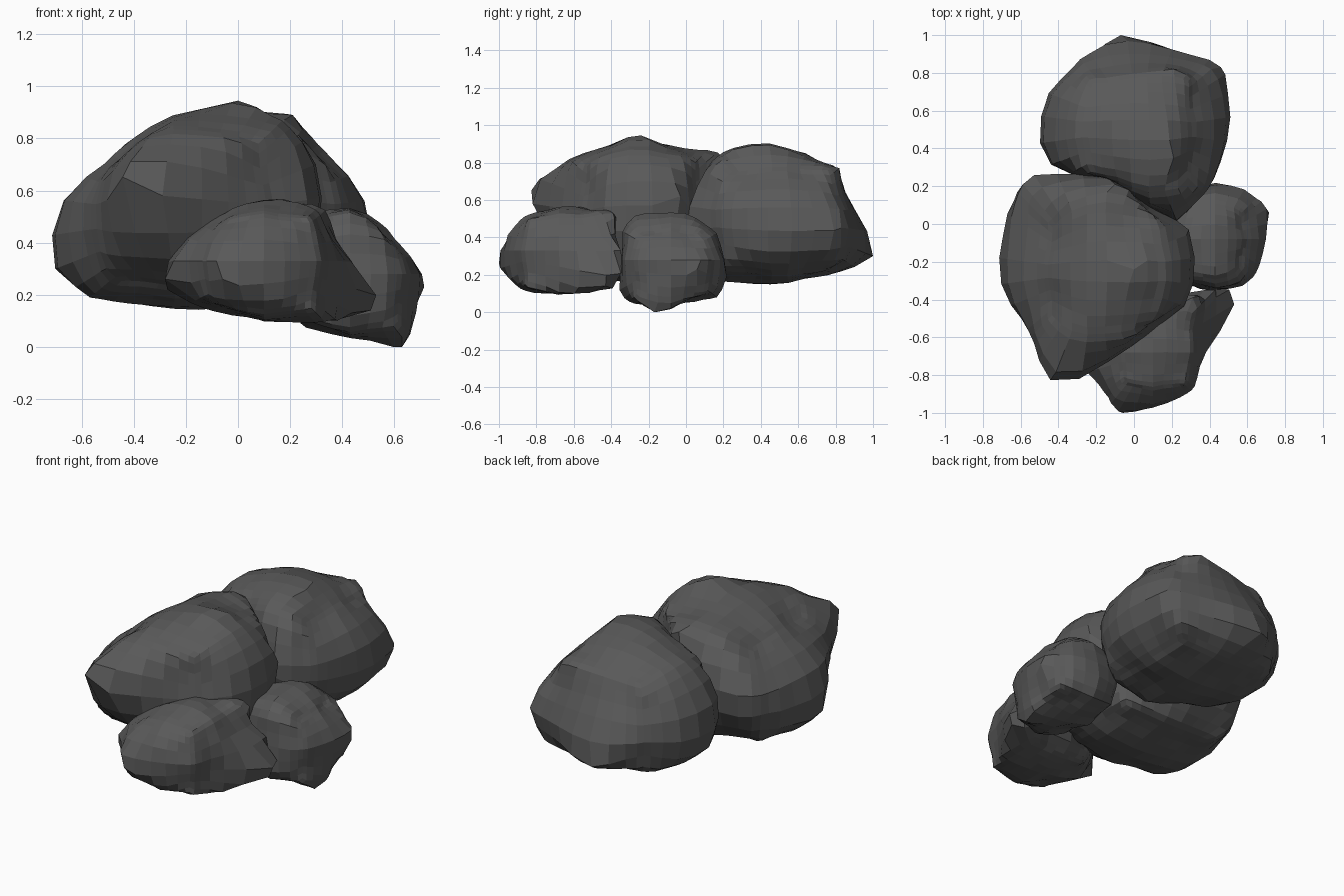
import bpy, bmesh, math, random
from mathutils import Vector

if "Cube" in bpy.data.objects:
    bpy.data.objects.remove(bpy.data.objects["Cube"])

random.seed(4)
stone = bpy.data.materials.new("dark_stone")
stone.diffuse_color = (0.1, 0.1, 0.1, 1)
stone.use_nodes = True
stone.node_tree.nodes["Principled BSDF"].inputs["Base Color"].default_value = stone.diffuse_color


def gauge(px, py, outline):
    """How far (px, py) reaches relative to a closed star-shaped outline (1 = on it)."""
    best = 0.0
    for i, (ax, ay) in enumerate(outline):
        bx, by = outline[(i + 1) % len(outline)]
        det = ax * by - bx * ay
        if abs(det) < 1e-9:
            continue
        u = (px * by - bx * py) / det
        v = (ax * py - px * ay) / det
        if u >= -1e-6 and v >= -1e-6:
            best = max(best, u + v)
    return best


def rock(name, centre, front, side, top, tips, cuts, spread=0.25):
    """Faceted boulder fitted to its front (x,z), side (y,z) and top (x,y) outlines,
    then drawn out to a few corner tips."""
    c = Vector(centre)
    f = [(a - c.x, b - c.z) for a, b in front]
    s = [(a - c.y, b - c.z) for a, b in side]
    t = [(a - c.x, b - c.y) for a, b in top]

    def radius(d):
        g = [gauge(d.x, d.z, f), gauge(d.y, d.z, s), gauge(d.x, d.y, t)]
        axes = [(gauge(d.x, 0, f) + gauge(d.x, 0, t)) / 2,
                (gauge(d.y, 0, s) + gauge(0, d.y, t)) / 2,
                (gauge(0, d.z, f) + gauge(0, d.z, s)) / 2]
        # the three outlines joined as sections; exact for an ellipsoid
        q = sum(k * k for k in g) - sum(k * k for k in axes)
        m = max(g)
        low = m * (1 + 0.7 * abs(d.x * d.y * d.z))
        return 1 / min(max(math.sqrt(max(q, 0)), low), 1.25 * m)

    bm = bmesh.new()
    bmesh.ops.create_cube(bm, size=2)
    bmesh.ops.subdivide_edges(bm, edges=bm.edges[:], cuts=cuts, use_grid_fill=True)
    for v in bm.verts:
        d = Vector([k * (1.25 - 0.25 * k * k) for k in v.co]).normalized()
        v.co = d * (radius(d) + random.uniform(-0.006, 0.006))
    bmesh.ops.smooth_vert(bm, verts=bm.verts[:], factor=0.4,
                          use_axis_x=True, use_axis_y=True, use_axis_z=True)
    for v in bm.verts:
        v.co = c + v.co * 1.02
    # corner tips
    for p in tips:
        arm = Vector(p) - c
        near = min(bm.verts, key=lambda v: (v.co - c).angle(arm))
        scale = arm.length / (near.co - c).length
        for v in bm.verts:
            w = math.exp(-((v.co - c).angle(arm) / spread) ** 2)
            v.co = c + (v.co - c) * (1 + (scale - 1) * w)
        near.co = p
    bmesh.ops.recalc_face_normals(bm, faces=bm.faces[:])
    me = bpy.data.meshes.new(name)
    bm.to_mesh(me)
    bm.free()
    me.materials.append(stone)
    ob = bpy.data.objects.new(name, me)
    bpy.context.collection.objects.link(ob)
    return ob


# Large boulder at the left
rock("large_left_rock", (-0.2, -0.25, 0.5),
     [(-.72, .29), (-.72, .46), (-.65, .6), (-.4, .81), (-.28, .88), (0, .935), (.2, .86),
      (.29, .75), (.33, .55), (.3, .37), (.2, .22), (0, .14), (-.28, .14), (-.57, .18)],
     [(-.81, .68), (-.8, .54), (-.66, .32), (-.46, .18), (-.2, .14), (.1, .18), (.25, .35),
      (.29, .55), (.23, .75), (.14, .85), (-.24, .94), (-.5, .88), (-.65, .82)],
     [(-.57, .28), (-.35, .28), (-.1, .23), (.05, .14), (.29, -.03), (.32, -.25), (.3, -.42),
      (0, -.65), (-.28, -.81), (-.43, -.81), (-.58, -.55), (-.7, -.37), (-.72, -.2), (-.7, .03)],
     [(-.44, -.82, .65), (-.29, -.82, .58), (0, -.24, .945), (.29, -.03, .62),
      (-.1, .21, .82)], 8)

# Large boulder at the back
rock("large_back_rock", (0.03, 0.5, 0.5),
     [(-.51, .4), (-.48, .6), (-.35, .78), (-.1, .88), (.1, .91), (.21, .89), (.35, .74),
      (.48, .6), (.52, .45), (.48, .3), (.3, .18), (0, .14), (-.3, .18), (-.47, .28)],
     [(-.01, .55), (.05, .76), (.2, .88), (.4, .91), (.65, .85), (.8, .76), (.86, .62),
      (.95, .45), (1, .3), (.9, .25), (.77, .19), (.4, .14), (.2, .14), (.03, .3)],
     [(-.5, .33), (-.51, .5), (-.48, .68), (-.3, .88), (-.08, 1), (.08, .98), (.33, .9),
      (.46, .83), (.52, .65), (.52, .5), (.42, .2), (.22, .01), (-.1, .2), (-.35, .26)],
     [(.46, .83, .45), (-.07, 1, .3), (.21, .82, .77), (.22, .01, .5), (.21, .35, .89)], 8)

# Small stone at the front
rock("small_front_rock", (0.1, -0.68, 0.33),
     [(-.28, .25), (-.22, .4), (-.17, .45), (0, .54), (.18, .58), (.32, .53), (.4, .35),
      (.52, .14), (.4, .09), (.1, .1), (-.1, .14), (-.25, .2)],
     [(-1, .22), (-1, .29), (-.95, .43), (-.85, .52), (-.6, .58), (-.4, .53), (-.36, .27),
      (-.4, .15), (-.5, .11), (-.6, .09), (-.85, .1), (-.95, .17)],
     [(-.27, -.7), (-.2, -.83), (-.07, -1), (.02, -1), (.2, -.94), (.32, -.87), (.35, -.73),
      (.39, -.65), (.52, -.43), (.42, -.35), (.2, -.38), (-.15, -.5)],
     [(.31, -.39, .53), (.42, -.4, .33), (.42, -.36, .23), (.51, -.43, .14),
      (-.06, -1, .26), (-.28, -.74, .26)], 7)

# Small stone at the right
rock("small_right_rock", (0.43, -0.08, 0.28),
     [(.13, .28), (.2, .46), (.33, .53), (.45, .53), (.53, .49), (.6, .42), (.69, .31),
      (.72, .23), (.68, .12), (.63, .01), (.55, .01), (.25, .08)],
     [(-.34, .45), (-.25, .53), (0, .53), (.17, .42), (.2, .3), (.23, .17), (.16, .08),
      (0, .05), (-.17, .01), (-.3, .05), (-.37, .12), (-.33, .3)],
     [(.45, .23), (.6, .19), (.71, .07), (.7, -.05), (.66, -.25), (.57, -.35), (.35, -.36),
      (.22, -.28), (.14, -.08), (.25, .18)],
     [(.63, -.17, 0), (.715, .06, .23)], 7)
